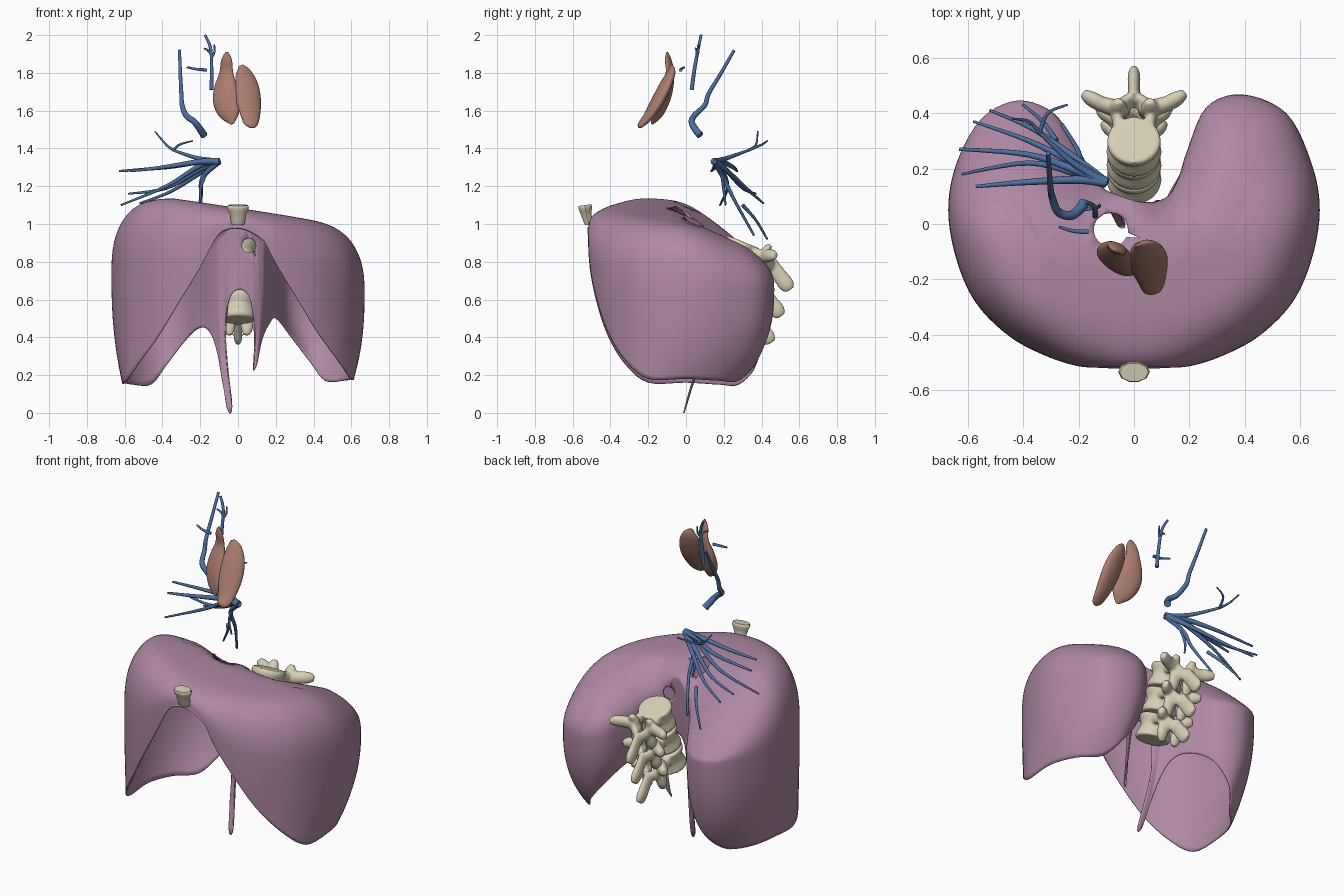
import bpy, bmesh, math
from mathutils import Vector, Matrix, kdtree

if "Cube" in bpy.data.objects:
    bpy.data.objects.remove(bpy.data.objects["Cube"])


def material(name, rgb):
    m = bpy.data.materials.new(name)
    m.diffuse_color = (*rgb, 1)
    m.use_nodes = True
    m.node_tree.nodes["Principled BSDF"].inputs["Base Color"].default_value = m.diffuse_color
    return m


MUSCLE = material("muscle", (0.43, 0.245, 0.375))
BONE = material("bone", (0.68, 0.62, 0.46))
VEIN = material("vein", (0.075, 0.16, 0.35))
GLAND = material("gland", (0.40, 0.20, 0.155))


def finish(bm, name, mat, angle=60):
    bmesh.ops.recalc_face_normals(bm, faces=bm.faces)
    me = bpy.data.meshes.new(name)
    bm.to_mesh(me)
    bm.free()
    ob = bpy.data.objects.new(name, me)
    bpy.context.collection.objects.link(ob)
    me.materials.append(mat)
    bpy.ops.object.select_all(action='DESELECT')
    ob.select_set(True)
    bpy.context.view_layer.objects.active = ob
    bpy.ops.object.shade_smooth_by_angle(angle=math.radians(angle))
    return ob


def spline(pts, n, closed=False):
    """Catmull-Rom samples through tuples of any length."""
    k, out = len(pts), []
    get = (lambda i: pts[i % k]) if closed else (lambda i: pts[max(0, min(k - 1, i))])
    for i in range(k if closed else k - 1):
        p = [get(i + j) for j in (-1, 0, 1, 2)]
        for s in range(n):
            t = s / n
            out.append([0.5 * (2 * b + (c - a) * t + (2 * a - 5 * b + 4 * c - d) * t * t
                               + (3 * b - a - 3 * c + d) * t ** 3) for a, b, c, d in zip(*p)])
    if not closed:
        out.append(list(pts[-1]))
    return out


def tube(bm, pts, flat=1.0, sides=12, n=5, ref=(1, 0, 0)):
    """Tapered tube through (x, y, z, radius); flat squashes the section across ref."""
    path = spline(pts, n)
    rings = []
    for i, p in enumerate(path):
        a, b = path[max(0, i - 1)], path[min(len(path) - 1, i + 1)]
        t = (Vector(b[:3]) - Vector(a[:3])).normalized()
        u = (Vector(ref) - t * t.dot(Vector(ref))).normalized()
        v = t.cross(u)
        r = max(p[3], 0.002)
        rings.append([bm.verts.new(Vector(p[:3]) + r * (u * math.cos(w) + v * flat * math.sin(w)))
                      for w in (2 * math.pi * k / sides for k in range(sides))])
    for a, b in zip(rings, rings[1:]):
        for k in range(sides):
            bm.faces.new((a[k], a[(k + 1) % sides], b[(k + 1) % sides], b[k]))
    bm.faces.new(rings[0])
    bm.faces.new(rings[-1])


# Diaphragm: dome outline (x, y) and lower rim (x, y, z), for one side then the notch
SIDE = [(-.1, -.517, -.1, -.52, .95), (-.2, -.513, -.2, -.51, .77), (-.32, -.475, -.31, -.475, .59),
        (-.45, -.405, -.42, -.415, .41), (-.57, -.285, -.53, -.325, .26), (-.64, -.13, -.6, -.2, .16),
        (-.67, .05, -.61, 0, .16), (-.64, .22, -.56, .17, .15), (-.55, .38, -.46, .28, .15),
        (-.42, .445, -.38, .37, .25), (-.29, .4, -.28, .35, .38)]
NOTCH = [(-.2, .27, -.2, .24, .45), (-.15, .18, -.14, .15, .42), (-.11, .13, -.095, .08, .27),
         (-.095, .12, -.06, 0, .028), (-.085, .115, -.03, 0, .035), (-.07, .11, -.062, .07, .35),
         (-.045, .1, -.045, .08, .6), (.02, .08, .02, .07, .65), (.07, .08, .07, .07, .58),
         (.09, .085, .085, .05, .38), (.105, .09, .08, .03, .24), (.12, .1, .092, .03, .24),
         (.135, .115, .12, .1, .38), (.165, .18, .16, .17, .47), (.19, .26, .2, .24, .5)]


def opposite(p):
    k = 1.05 if p[1] > 0.3 else 1
    return (-p[0] + (-.03 if p[1] > .39 else 0), p[1] * k, -p[2], p[3], p[4] + .02)


loop = spline([(0, -.515, 0, -.52, 1.0)] + SIDE + NOTCH + [opposite(p) for p in reversed(SIDE)], 5, True)
kd = kdtree.KDTree(4 * len(loop))
for i, p in enumerate(loop):
    q = loop[(i + 1) % len(loop)]
    for j in range(4):
        kd.insert((p[0] + (q[0] - p[0]) * j / 4, p[1] + (q[1] - p[1]) * j / 4, 0), 4 * i + j)
kd.balance()

# Ridge line under the crown: each outline point runs to its nearest ridge point
ridge = [Vector(p) for p in spline([(-.41, .2), (-.37, .0), (-.22, -.15), (0, -.21),
                                    (.22, -.15), (.38, .0), (.43, .21)], 5)]


def edge_height(x, y):
    z = .69 - .08 * x
    return z + (.3 * math.exp(-(x / .3) ** 2) if y < 0 else .3 * math.exp(-(x / .15) ** 2))


def top_height(x, y):
    fall = .63 - .19 * math.tanh(x / .15)
    return 1.09 - .16 * x * (1 if x > -.35 else .35 / abs(x)) - fall * (math.sqrt(y * y + .01) + y) / 2


bm = bmesh.new()
ROOF, WALL, R, POW = 22, 22, .25, 2.6
rows, n = [], len(loop)
for i in range(ROOF + 1):
    u = math.sin(i / ROOF * math.pi / 2)
    row = []
    for p in loop:
        o = Vector(p[:2])
        x, y = min(ridge, key=lambda c: (c - o).length).lerp(o, u)
        d = 0 if i == ROOF else min(R, kd.find((x, y, 0))[2])
        e = edge_height(x, y)
        z = e + max(top_height(x, y) - e, .01) * (1 - (1 - d / R) ** POW) ** (1 / POW)
        row.append(bm.verts.new((x, y, z)))
    rows.append(row)
for i in range(1, WALL + 1):
    t, row = i / WALL, []
    for p in loop:
        e = edge_height(p[0], p[1])
        x, y = Vector(p[:2]).lerp(Vector(p[2:4]), t ** 2.5)
        row.append(bm.verts.new((x, y, e + (min(p[4], e - .01) - e) * t)))
    rows.append(row)
for a, b in zip(rows, rows[1:]):
    for k in range(n):
        bm.faces.new((a[k], a[(k + 1) % n], b[(k + 1) % n], b[k]))
bmesh.ops.remove_doubles(bm, verts=rows[0], dist=.0005)
seam = [e for e in bm.edges if e.is_boundary and all(v.co.z > .7 and v.co.y > -.3 for v in e.verts)]
filled = bmesh.ops.holes_fill(bm, edges=seam, sides=60)["faces"]
bmesh.ops.triangulate(bm, faces=filled)


# Openings in the dome: large vein hole on top, gullet hole in the notch wall
def opening(cx, cv, r, axis, near):
    def off(v):
        return Vector((v.co.x - cx, v.co[axis] - cv))
    hit = [v for v in bm.verts if near(v.co) and off(v).length < r]
    ring = {w for v in hit for f in v.link_faces for w in f.verts} - set(hit)
    bmesh.ops.delete(bm, geom=hit, context='VERTS')
    for v in ring:
        if off(v).length < 1.8 * r:
            o = off(v).normalized() * r
            v.co.x, v.co[axis] = cx + o.x, cv + o.y


opening(-.083, -.02, .062, 1, lambda c: c.z > .9)
opening(.058, .885, .037, 2, lambda c: .06 < c.y < .12)
dome = finish(bm, "diaphragm", MUSCLE)
sol = dome.modifiers.new("thickness", 'SOLIDIFY')
sol.thickness, sol.offset = .007, -1

# Vertebrae: waisted body, neural arch and processes, fused by a remesh
for i, (y, z, w) in enumerate([(.28, .84, 1), (.232, .7, .7), (.18, .56, .6)]):
    bm = bmesh.new()
    tube(bm, [(0, 0, -.072, .088), (0, 0, -.058, .1), (0, .005, 0, .085), (0, 0, .055, .098), (0, 0, .07, .088)],
         flat=.95, sides=24)
    for s in (-1, 1):
        tube(bm, [(s * .055, .05, .03, .03), (s * .06, .12, .03, .034), (s * .04, .16, .01, .034),
                  (0, .19, -.01, .03)], ref=(0, 0, 1), flat=.65)
        tube(bm, [(s * .045, .13, .03, .042), (s * .11 * w, .145, .04, .036), (s * .155 * w, .165, .05, .034),
                  (s * .185 * w, .185, .055, .02)], ref=(0, 0, 1), flat=.8)
        tube(bm, [(s * .05, .13, .0, .032), (s * .058, .13, .06, .034), (s * .055, .14, .1, .018)], flat=.75)
        tube(bm, [(s * .045, .14, .02, .032), (s * .048, .15, -.06, .034), (s * .042, .15, -.105, .018)], flat=.75)
    tube(bm, [(0, .17, .01, .04), (0, .23, -.03, .04), (0, .29, -.07, .042), (0, .318, -.09, .026)],
         ref=(0, .3, 1), flat=.55)
    bm.transform(Matrix.Translation((0, y, z)) @ Matrix.Rotation(-.33, 4, 'X'))
    ob = finish(bm, f"vertebra_{i + 1}", BONE)
    rm = ob.modifiers.new("fuse", 'REMESH')
    rm.mode, rm.voxel_size, rm.use_smooth_shade = 'VOXEL', .007, True
    sm = ob.modifiers.new("soften", 'SMOOTH')
    sm.factor, sm.iterations = .5, 5

# Breastbone tip
bm = bmesh.new()
tube(bm, [(0, -.515, .995, .032), (0, -.517, 1.01, .037), (0, -.528, 1.05, .043), (0, -.533, 1.085, .057),
          (0, -.535, 1.1, .052)], flat=.66, sides=10, n=3)
finish(bm, "breastbone_tip", BONE, 40)

# Thymus lobes
for name, ref, pts in [
    ("thymus_lobe_a", (1, -.45, 0), [
        (-.058, -.1, 1.91, .008), (-.06, -.095, 1.87, .03), (-.062, -.085, 1.8, .04), (-.066, -.105, 1.72, .066),
        (-.062, -.13, 1.65, .074), (-.042, -.16, 1.58, .055), (-.03, -.18, 1.53, .01)]),
    ("thymus_lobe_b", (1, .3, 0), [
        (.015, -.075, 1.84, .012), (.03, -.08, 1.8, .044), (.047, -.11, 1.73, .065), (.056, -.15, 1.65, .068),
        (.065, -.2, 1.57, .052), (.067, -.24, 1.525, .034), (.065, -.25, 1.51, .008)])]:
    bm = bmesh.new()
    tube(bm, pts, flat=.45, sides=20, n=6, ref=ref)
    finish(bm, name, GLAND)


# Veins: each branch is a start radius, an end radius and a path
def veins(name, branches):
    bm = bmesh.new()
    for r0, r1, pts in branches:
        m = len(pts) - 1
        tube(bm, [(*p, r0 + (r1 - r0) * i / m) for i, p in enumerate(pts)], sides=10, ref=(.5, -.6, .6))
    finish(bm, name, VEIN)


veins("neck_vein", [(.008, .02, [(-.31, .255, 1.92), (-.305, .18, 1.79), (-.3, .12, 1.69), (-.296, .1, 1.63),
                                 (-.275, .045, 1.575), (-.23, .03, 1.54), (-.2, .05, 1.5), (-.18, .075, 1.47)])])
veins("upper_vein", [
    (.007, .011, [(-.175, .08, 2.0), (-.145, .065, 1.93), (-.14, .045, 1.82), (-.14, .03, 1.71)]),
    (.008, .004, [(-.142, .055, 1.88), (-.125, .065, 1.91), (-.125, .07, 1.95)]),
    (.008, .004, [(-.14, .06, 1.9), (-.16, .055, 1.92), (-.18, .05, 1.93)]),
    (.005, .009, [(-.27, -.01, 1.83), (-.22, -.025, 1.82), (-.165, -.028, 1.815)])])
root, fork = (-.1, .15, 1.33), (-.34, .33, 1.39)
veins("lung_veins", [
    (.02, .006, [root, (-.2, .16, 1.33), (-.4, .15, 1.3), (-.57, .135, 1.28)]),
    (.02, .006, [root, (-.2, .19, 1.33), (-.38, .25, 1.3), (-.63, .27, 1.28)]),
    (.018, .005, [root, (-.2, .18, 1.31), (-.38, .22, 1.2), (-.62, .18, 1.1)]),
    (.018, .005, [root, (-.2, .21, 1.29), (-.38, .3, 1.19), (-.58, .37, 1.16)]),
    (.016, .005, [root, (-.2, .23, 1.27), (-.36, .34, 1.17), (-.52, .41, 1.11)]),
    (.016, .007, [root, (-.22, .22, 1.35), fork]),
    (.008, .004, [fork, (-.38, .37, 1.42), (-.44, .38, 1.49)]),
    (.008, .004, [fork, (-.31, .4, 1.42), (-.24, .43, 1.44)]),
    (.015, .006, [root, (-.19, .2, 1.24), (-.2, .26, 1.12), (-.26, .36, .94)]),
    (.01, .005, [(-.17, .19, 1.27), (-.2, .2, 1.18), (-.19, .21, 1.1)]),
    (.01, .005, [(-.28, .3, 1.1), (-.33, .37, 1.02), (-.4, .43, .92)])])
